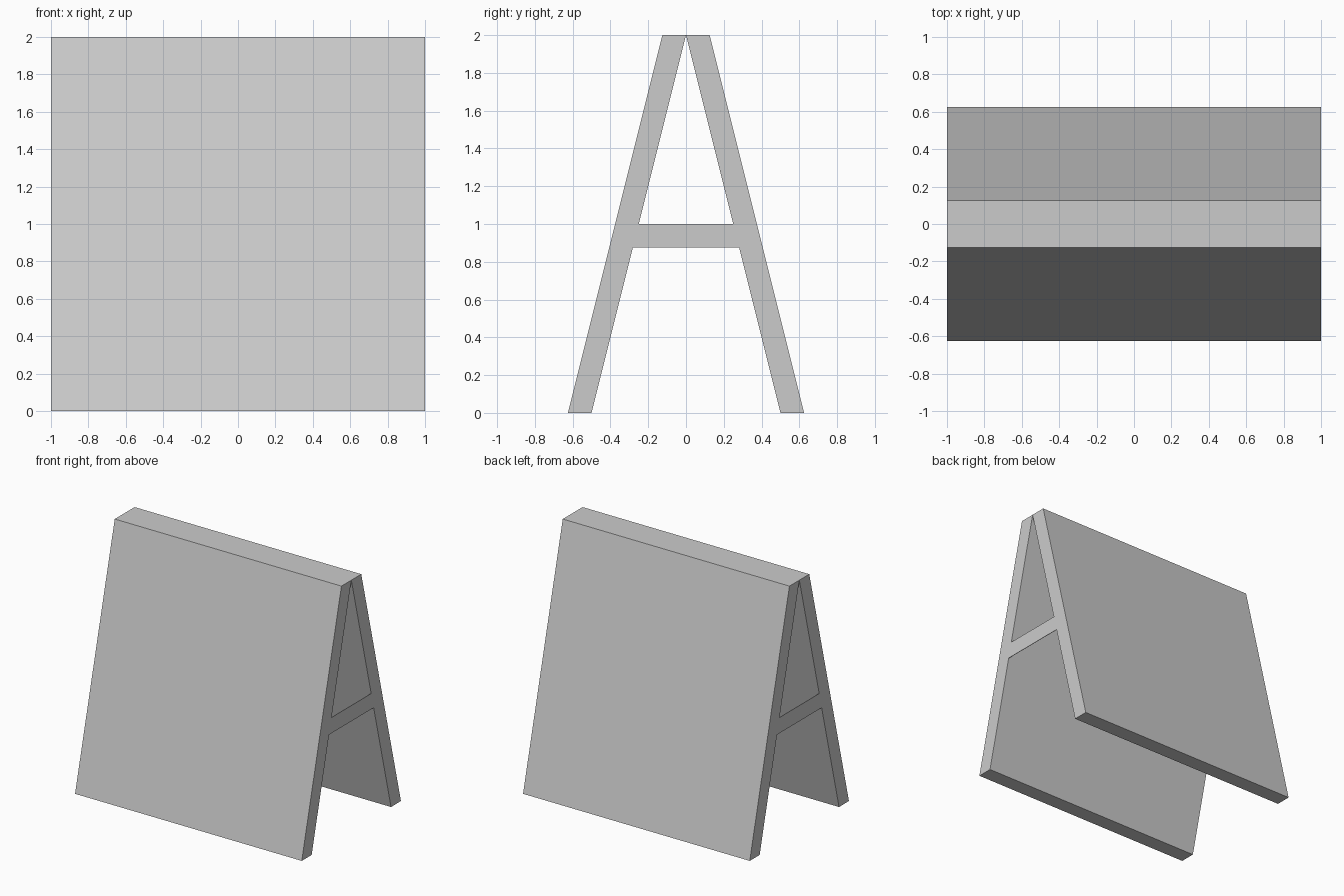
import bpy
import bmesh

# Remove the default cube
cube = bpy.data.objects.get("Cube")
if cube:
    bpy.data.objects.remove(cube, do_unlink=True)

# Single grey finish
COLOUR = (0.6, 0.6, 0.6, 1.0)
grey = bpy.data.materials.new("plain_grey")
grey.use_nodes = True
grey.diffuse_color = COLOUR
grey.node_tree.nodes["Principled BSDF"].inputs["Base Color"].default_value = COLOUR

TOP = 2.0       # height of the sign
HALF = 1.0      # half of the width
SPREAD = 0.5    # inner foot distance from the middle
BOARD = 0.125   # board thickness measured along y
PLATE = 0.004   # brace thickness


def inner_y(z):
    """Distance of a board's inner face from the middle at height z."""
    return SPREAD * (TOP - z) / TOP


def extrude_profile(name, profile, x0, x1):
    """Sweep a (y, z) outline along x into a solid."""
    bm = bmesh.new()
    face = bm.faces.new([bm.verts.new((x0, y, z)) for y, z in profile])
    swept = bmesh.ops.extrude_face_region(bm, geom=[face])
    moved = [v for v in swept["geom"] if isinstance(v, bmesh.types.BMVert)]
    bmesh.ops.translate(bm, verts=moved, vec=(x1 - x0, 0, 0))
    bmesh.ops.recalc_face_normals(bm, faces=bm.faces)
    mesh = bpy.data.meshes.new(name)
    bm.to_mesh(mesh)
    bm.free()
    mesh.materials.append(grey)
    obj = bpy.data.objects.new(name, mesh)
    bpy.context.collection.objects.link(obj)
    return obj


# Two leaning boards meeting at the top
for name, side in (("front_board", -1), ("back_board", 1)):
    outline = [(side * (inner_y(z) + t), z)
               for z, t in ((0, 0), (0, BOARD), (TOP, BOARD), (TOP, 0))]
    extrude_profile(name, outline, -HALF, HALF)

# Thin spreader braces flush with both ends
low, high = 0.875, 1.0
brace = [(-inner_y(low), low), (inner_y(low), low),
         (inner_y(high), high), (-inner_y(high), high)]
for name, side in (("right_brace", -1), ("left_brace", 1)):
    extrude_profile(name, brace, side * HALF, side * (HALF - PLATE))
